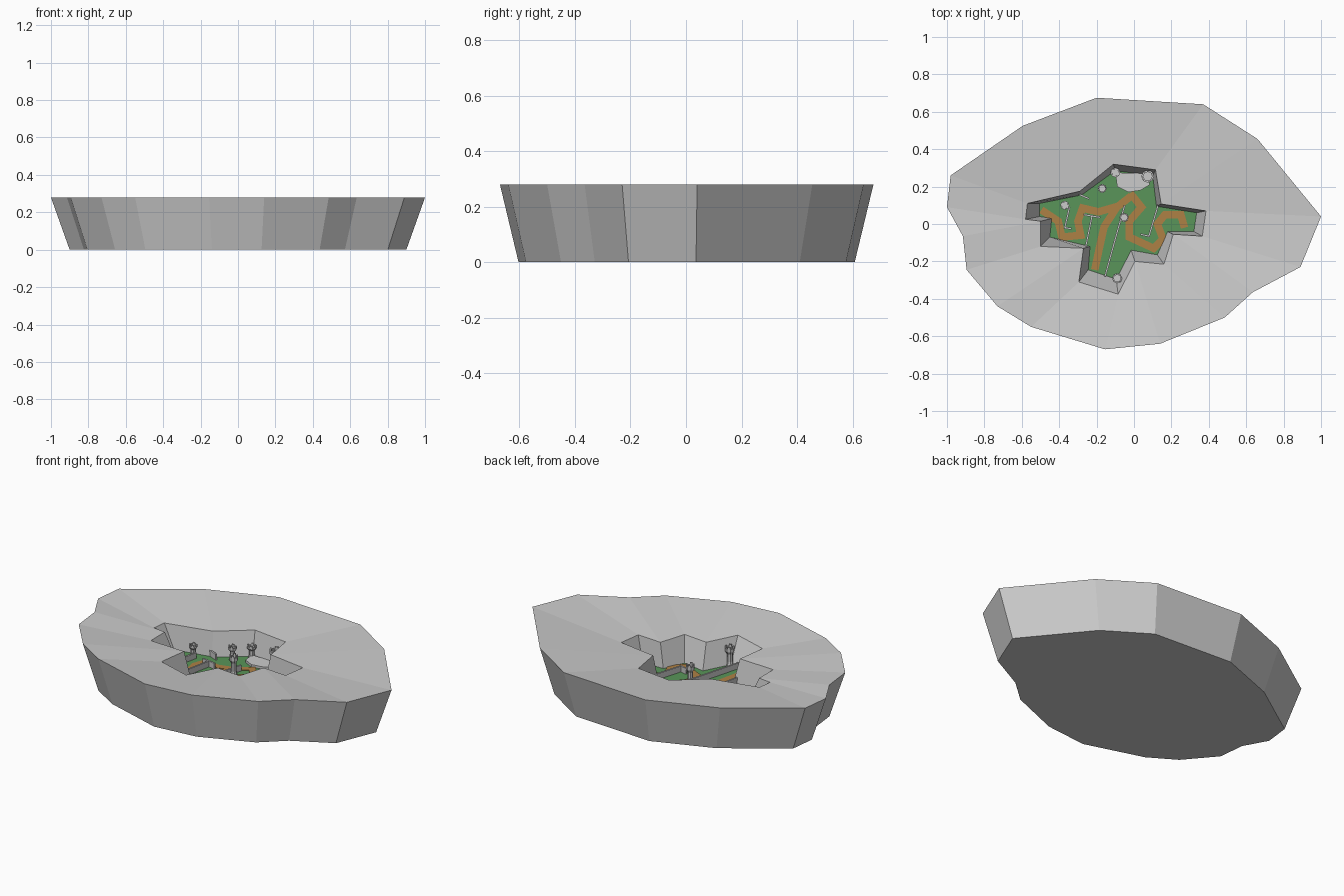
import bpy, bmesh, math
from mathutils import Vector

if "Cube" in bpy.data.objects:
    bpy.data.objects.remove(bpy.data.objects["Cube"])

TOP, RIM, FLOOR = 0.28, 0.24, 0.095


def material(name, color):
    m = bpy.data.materials.new(name)
    m.diffuse_color = color
    m.use_nodes = True
    m.node_tree.nodes["Principled BSDF"].inputs["Base Color"].default_value = m.diffuse_color
    return m


green = material("grass_green", (0.10, 0.30, 0.10, 1))
tan = material("path_tan", (0.42, 0.22, 0.06, 1))


def finish(bm, name, mat=None, recalc=True):
    if recalc:
        bmesh.ops.recalc_face_normals(bm, faces=bm.faces)
    me = bpy.data.meshes.new(name)
    bm.to_mesh(me)
    bm.free()
    ob = bpy.data.objects.new(name, me)
    bpy.context.collection.objects.link(ob)
    if mat:
        me.materials.append(mat)
    return ob


def ring(bm, pts, z, s=1.0):
    return [bm.verts.new((x * s, y * s, z)) for x, y in pts]


def bridge(bm, a, b):
    n = len(a)
    for i in range(n):
        j = (i + 1) % n
        bm.faces.new((a[i], a[j], b[j], b[i]))


def slab(name, pts, z0, z1, mat=None):
    bm = bmesh.new()
    a, b = ring(bm, pts, z0), ring(bm, pts, z1)
    bridge(bm, a, b)
    bm.faces.new(a)
    bm.faces.new(b)
    return finish(bm, name, mat)


def strip(name, pts, width, z0, z1, mat=None):
    """Mitred ribbon with thickness along a polyline."""
    p = [Vector(q) for q in pts]
    left, right = [], []
    for i, q in enumerate(p):
        d0 = (q - p[max(i - 1, 0)]).normalized()
        d1 = (p[min(i + 1, len(p) - 1)] - q).normalized()
        t = (d0 + d1).normalized()
        n = Vector((-t.y, t.x))
        d = d1 if d1.length else d0
        k = width / 2 / max(0.6, n.dot(Vector((-d.y, d.x))))
        left.append(q + n * k)
        right.append(q - n * k)
    bm = bmesh.new()
    rings = [[bm.verts.new((v.x, v.y, z)) for v, z in ((l, z0), (l, z1), (r, z1), (r, z0))]
             for l, r in zip(left, right)]
    for a, b in zip(rings, rings[1:]):
        bridge(bm, a, b)
    bm.faces.new(rings[0])
    bm.faces.new(rings[-1])
    return finish(bm, name, mat)


# Rock mass: outer cliff, sloping top, pit walls
outer = [(-.20, .675), (.37, .64), (.66, .455), (1, .04), (.89, -.23), (.635, -.365),
         (.485, -.50), (.14, -.64), (-.155, -.67), (-.55, -.55), (-.73, -.44),
         (-.895, -.245), (-.915, -.065), (-1, .09), (-.98, .26), (-.595, .525)]
rim = [(-.11, .32), (.115, .29), (.145, .107), (.385, .07), (.365, -.065), (.21, -.055),
       (.16, -.215), (.005, -.20), (-.085, -.375), (-.295, -.31), (-.27, -.13),
       (-.5, -.12), (-.5, .015), (-.58, .025), (-.57, .11), (-.29, .175)]
floor = [(-.10, .285), (.10, .26), (.12, .095), (.335, .06), (.32, -.04), (.18, -.04),
         (.125, -.165), (-.015, -.14), (-.095, -.295), (-.245, -.245), (-.235, -.12),
         (-.45, -.07), (-.44, .03), (-.505, .04), (-.505, .11), (-.28, .155)]
bm = bmesh.new()
loops = [ring(bm, outer, 0, 0.9), ring(bm, outer, TOP), ring(bm, rim, RIM), ring(bm, floor, FLOOR)]
for a, b in zip(loops, loops[1:]):
    bridge(bm, a, b)
bm.faces.new(loops[0])
finish(bm, "rock_plateau", recalc=False)

# Grass floor
bm = bmesh.new()
bm.faces.new(list(reversed(ring(bm, floor, FLOOR))))
finish(bm, "grass_floor", green, recalc=False)

# Winding paths
paths = {
    "path_left": [(-.015, .15), (-.085, .095), (-.19, .065), (-.275, .085), (-.30, .015),
                  (-.285, -.06), (-.385, -.07), (-.405, .015), (-.495, .075)],
    "path_middle": [(-.085, .10), (-.16, -.015), (-.18, -.105), (-.21, -.245)],
    "path_right": [(-.02, .165), (.04, .09), (-.025, .015), (-.025, -.07), (.105, -.13),
                   (.155, -.08), (.125, 0), (.165, .05), (.25, .05), (.27, -.02)],
}
for i, (name, pts) in enumerate(paths.items()):
    strip(name, pts, 0.04, FLOOR - .002, FLOOR + .003 + i * .0004, tan)

# Low dividing walls
walls = [[(-.05, .10), (-.10, -.08), (-.155, -.28)],
         [(-.225, .04), (-.26, -.13)],
         [(-.27, .05), (-.18, .035)],
         [(-.345, .09), (-.37, -.02), (-.335, -.025)],
         [(-.32, .17), (-.24, .135)],
         [(.13, .105), (.08, -.065), (.035, -.055)]]
for i, pts in enumerate(walls):
    strip(f"low_wall_{i + 1}", pts, 0.01, FLOOR - .002, FLOOR + .035)

# Stone court at the head of the paths
slab("stone_court", [(-.10, .275), (.07, .27), (.085, .21), (.035, .18), (-.03, .17), (-.09, .20)],
     FLOOR - .002, FLOOR + .015)


# Watch towers: flared octagonal column with battlements
def tower(name, x, y, r, top):
    bm = bmesh.new()
    h = top - FLOOR
    prof = [(r * .8, 0), (r * .62, h * .2), (r * .62, h * .6), (r, h * .75), (r, h * .9),
            (r * .7, h * .9), (r * .7, h * .8)]
    rings = [[bm.verts.new((x + q * math.cos(k * math.pi / 4), y + q * math.sin(k * math.pi / 4),
                            FLOOR + z)) for k in range(8)] for q, z in prof]
    for a, b in zip(rings, rings[1:]):
        bridge(bm, a, b)
    bm.faces.new(rings[0])
    bm.faces.new(rings[-1])
    bmesh.ops.recalc_face_normals(bm, faces=bm.faces)
    for k in range(4):
        a = k * math.pi / 2 + math.pi / 8
        res = bmesh.ops.create_cube(bm, size=1)["verts"]
        bmesh.ops.scale(bm, vec=(r * .3, r * .5, h * .12), verts=res)
        for v in res:
            v.co.x += r * .78
        for v in res:
            px, py = v.co.x, v.co.y
            v.co = (x + px * math.cos(a) - py * math.sin(a),
                    y + px * math.sin(a) + py * math.cos(a), v.co.z + FLOOR + h * .94)
    finish(bm, name, recalc=False)


for i, t in enumerate([(-.10, .275, .026, .17), (.073, .255, .034, .20), (-.17, .19, .024, .18),
                       (-.37, .10, .024, .17), (-.053, .035, .025, .215), (-.09, -.29, .027, .21)]):
    tower(f"watch_tower_{i + 1}", *t)
